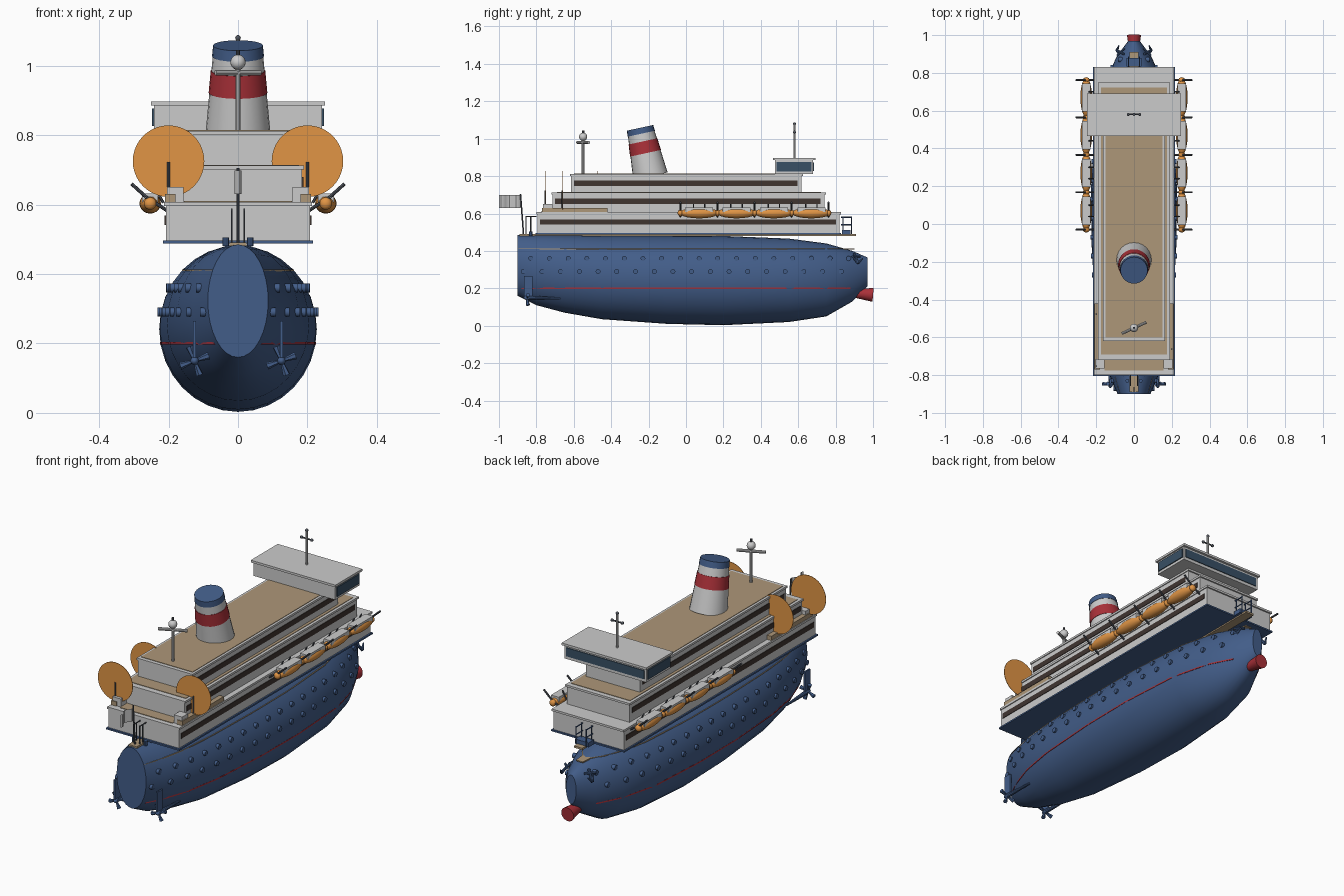
import bpy, bmesh, math
from mathutils import Vector

if "Cube" in bpy.data.objects:
    bpy.data.objects.remove(bpy.data.objects["Cube"])

def mat(name, c):
    m = bpy.data.materials.new(name)
    m.diffuse_color = (*c, 1)
    m.use_nodes = True
    m.node_tree.nodes["Principled BSDF"].inputs["Base Color"].default_value = m.diffuse_color
    return m

BLUE = mat("navy", (0.055, 0.11, 0.25))
RED = mat("red", (0.40, 0.03, 0.04))
WOOD = mat("wood", (0.42, 0.31, 0.19))
ORANGE = mat("orange", (0.75, 0.30, 0.06))
DARK = mat("window_brown", (0.05, 0.035, 0.03))
GLASS = mat("glass", (0.04, 0.08, 0.13))
STEEL = mat("dark_steel", (0.08, 0.09, 0.11))

def finish(name, bm, m=None, smooth=False):
    bmesh.ops.recalc_face_normals(bm, faces=bm.faces)
    me = bpy.data.meshes.new(name)
    bm.to_mesh(me)
    bm.free()
    o = bpy.data.objects.new(name, me)
    bpy.context.collection.objects.link(o)
    if m:
        me.materials.append(m)
    if smooth:
        bpy.ops.object.select_all(action='DESELECT')
        o.select_set(True)
        bpy.context.view_layer.objects.active = o
        bpy.ops.object.shade_smooth_by_angle(angle=math.radians(35))
    return o

def box(name, x0, x1, y0, y1, z0, z1, m=None):
    bm = bmesh.new()
    bmesh.ops.create_cube(bm, size=1)
    for v in bm.verts:
        v.co = Vector(((x0+x1)/2 + v.co.x*(x1-x0), (y0+y1)/2 + v.co.y*(y1-y0), (z0+z1)/2 + v.co.z*(z1-z0)))
    return finish(name, bm, m)

def rod(name, a, b, r, m=None, r2=None, n=10):
    a, b = Vector(a), Vector(b)
    bm = bmesh.new()
    bmesh.ops.create_cone(bm, cap_ends=True, segments=n, radius1=r, radius2=r if r2 is None else r2, depth=(b-a).length)
    q = (b-a).to_track_quat('Z', 'Y')
    for v in bm.verts:
        v.co = q @ v.co + (a+b)/2
    return finish(name, bm, m, n > 8)

def ball(name, c, s, m=None):
    bm = bmesh.new()
    bmesh.ops.create_uvsphere(bm, u_segments=16, v_segments=10, radius=1)
    for v in bm.verts:
        v.co = Vector((c[i] + v.co[i]*s[i] for i in range(3)))
    return finish(name, bm, m, True)

# Hull stations: y, half width, keel z, top z
ST = [(-.9, .087, .16, .485), (-.8, .13, .11, .485), (-.65, .175, .07, .485), (-.45, .205, .035, .483),
      (-.1, .225, .01, .482), (.2, .227, .003, .48), (.55, .205, .02, .466), (.75, .155, .05, .44),
      (.89, .09, .13, .40), (.97, .03, .21, .365)]

def station(y):
    for a, b in zip(ST, ST[1:]):
        if y <= b[0]:
            t = (y-a[0])/(b[0]-a[0])
            return [a[i] + t*(b[i]-a[i]) for i in (1, 2, 3)]
    return ST[-1][1:]

def hull_x(y, z):
    w, lo, hi = station(y)
    k = (z-(lo+hi)/2) / ((hi-lo)/2)
    return w*math.sqrt(max(0, 1-k*k))

bm = bmesh.new()
N = 32
rings = [[bm.verts.new((w*math.cos(2*math.pi*i/N), y, (lo+hi)/2 + (hi-lo)/2*math.sin(2*math.pi*i/N)))
          for i in range(N)] for y, w, lo, hi in ST]
for a, b in zip(rings, rings[1:]):
    for i in range(N):
        bm.faces.new((a[i], a[(i+1) % N], b[(i+1) % N], b[i]))
bm.faces.new(rings[0])
bm.faces.new(rings[-1])
finish("hull", bm, BLUE, True)

# Thin slabs following the hull outline
def slab(name, z, t, m, y0, y1, grow):
    ys = [y0 + (y1-y0)*i/30 for i in range(31)]
    pts = [(max(hull_x(y, z), .02)+grow, y) for y in ys]
    pts += [(-x, y) for x, y in reversed(pts)]
    bm = bmesh.new()
    f = bm.faces.new([bm.verts.new((x, y, z-t/2)) for x, y in pts])
    r = bmesh.ops.extrude_face_region(bm, geom=[f])
    bmesh.ops.translate(bm, vec=(0, 0, t), verts=[g for g in r["geom"] if isinstance(g, bmesh.types.BMVert)])
    finish(name, bm, m)
slab("waterline", .2, .007, RED, -.88, .88, .001)
slab("sheer_deck", .41, .006, WOOD, -.895, .9, .0)
slab("main_deck", .486, .01, WOOD, -.89, .91, .005)

# Bulbous bow
rod("bow_bulb", (0, .88, .175), (0, 1, .165), .02, RED, .037, 20)

# Portholes
for s in (-1, 1):
    for z, y0, n in ((.36, -.83, 18), (.29, -.87, 18)):
        for i in range(n):
            y = y0 + .1*i
            x = hull_x(y, z)
            rod("porthole", (s*(x-.012), y, z), (s*(x+.01), y, z), .013, BLUE, n=12)

# Superstructure tiers: half width, y range, z range, window band
box("deck_edge", -.216, .216, -.805, .83, .488, .496, BLUE)
for i, (w, y0, y1, z0, z1) in enumerate(((.208, -.795, .822, .49, .6), (.185, -.715, .74, .6, .705), (.16, -.615, .617, .705, .805))):
    box("tier_%d" % (i+1), -w, w, y0, y1, z0, z1)
    box("tier_roof_%d" % (i+1), -w-.005, w+.005, y0-.005, y1+.008, z1-.004, z1+.007)
    for s in (-1, 1):
        zc = (.555, .665, .762)[i]
        a, b = sorted((s*(w-.01), s*(w+.003)))
        box("window_band", a, b, y0+.015, y1-.02, zc-.014, zc+.014, DARK)
box("stern_deck", -.155, .155, -.775, -.7, .602, .61, WOOD)
box("upper_deck", -.175, .175, -.69, .722, .705, .7145, WOOD)
box("top_deck", -.152, .152, -.6, .605, .805, .8145, WOOD)

# Bridge
box("bridge", -.242, .242, .475, .68, .812, .887)
box("bridge_roof", -.25, .25, .465, .692, .885, .897)
box("bridge_front_window", -.23, .23, .67, .684, .828, .874, GLASS)
for s in (-1, 1):
    a, b = sorted((s*.235, s*.247))
    box("bridge_side_window", a, b, .485, .672, .826, .876, GLASS)

# Funnel, leaning aft
base, axis = Vector((0, -.19, .8)), Vector((0, -.055, .255)).normalized()
def funnel(name, t0, t1, m, g):
    r = lambda t: .094 - .024*t/.262 + g
    rod(name, base+axis*t0, base+axis*t1, r(t0), m, r(t1), 24)
funnel("funnel", 0, .255, None, 0)
funnel("funnel_band", .125, .19, RED, .002)
funnel("funnel_cap", .232, .264, BLUE, .002)

# Masts
rod("radar_mast", (0, -.55, .81), (0, -.55, 1.0), .008)
ball("radar_dome", (0, -.55, 1.01), (.022, .022, .022))
rod("mast_cap", (0, -.55, 1.03), (0, -.55, 1.045), .006, STEEL)
rod("radar_bar", (-.065, -.58, .98), (.065, -.52, .98), .008)
rod("bridge_mast", (0, .58, .89), (0, .58, 1.08), .006)
rod("mast_yard", (-.03, .58, 1.035), (.03, .58, 1.035), .004, STEEL)
for p in ((0, 1.08), (-.03, 1.035), (.03, 1.035)):
    ball("mast_light", (p[0], .58, p[1]), (.008, .008, .008), STEEL)

# Stern terrace with parasols
for s in (-1, 1):
    a, b = sorted((s*.157, s*.205))
    box("terrace_box", a, b, -.765, -.715, .605, .65)
    a, b = sorted((s*.18, s*.21))
    box("terrace_ledge", a, b, -.77, -.42, .605, .63, WOOD)
for x, y in ((-.2, -.75), (.2, -.66), (-.2, -.475)):
    rod("parasol_pole", (x, y-.002, .605), (x, y-.002, .722), .004, STEEL)
    rod("parasol", (x, y, .725), (x, y+.002, .725), .103, ORANGE, n=40)

# Lifeboats and davits
for s in (-1, 1):
    for i in range(4):
        y = .07 + .2*i
        ball("lifeboat", (s*.253, y, .603), (.031, .105, .029), ORANGE)
        box("lifeboat_cover", s*.253-.023, s*.253+.023, y-.075, y+.075, .608, .632)
        for d in (-.03, .03):
            rod("lifeboat_fall", (s*.215, y+d, .605), (s*.24, y+d, .65), .004, STEEL, n=6)
    for i in range(5):
        y = -.03 + .198*i
        rod("davit", (s*.2, y, .58), (s*.265, y, .622), .005, STEEL, n=8)
        rod("davit_arm", (s*.265, y, .622), (s*.307, y, .66), .005, STEEL, n=8)
        ball("davit_block", (s*.253, y, .603), (.018, .015, .018), ORANGE)

# Rudders, shafts and propellers
for s in (-1, 1):
    x = s*.125
    box("rudder", x-.004, x+.004, -.865, -.82, .16, .265, BLUE)
    rod("propeller_shaft", (x, -.84, .15), (x, -.67, .145), .012, BLUE, .005)
    ball("propeller_hub", (x, -.85, .15), (.012, .018, .012), BLUE)
    for k in range(4):
        a = math.radians(20 + 90*k)
        d = Vector((math.cos(a), 0, math.sin(a)))
        rod("propeller_blade", Vector((x, -.85, .15)), Vector((x, -.845, .15))+d*.043, .004, BLUE, .011, 6)

# Anchors and bow fittings
for s in (-1, 1):
    rod("anchor_shank", (s*.055, .9, .385), (s*.09, .92, .335), .007, BLUE)
    rod("anchor_stock", (s*.05, .93, .37), (s*.09, .89, .37), .006, BLUE)
    for d in (-.025, .025):
        rod("anchor_fluke", (s*.09, .92, .335), (s*.08, .92+d, .36), .008, BLUE, .003)
    for y in (.84, .885):
        rod("bow_rail_post", (s*.03, y, .49), (s*.03, y, .585), .003, BLUE)
    for z in (.54, .58):
        rod("bow_rail", (s*.03, .83, z), (s*.03, .887, z), .003, BLUE)
    for y in (-.83, -.855):
        rod("stern_rail_post", (s*.018, y, .485), (s*.018, y, .588), .003, STEEL)
    rod("stern_rail", (s*.018, -.8, .585), (s*.018, -.858, .585), .003, STEEL)
    rod("bollard", (s*.035, -.83, .48), (s*.035, -.83, .505), .01, BLUE)
box("windlass", -.04, .04, .835, .88, .488, .512, BLUE)

# Flag
rod("flag_pole", (0, -.868, .48), (0, -.885, .705), .004, STEEL)
bm = bmesh.new()
cols = [[bm.verts.new((.011*math.sin(i*.9), -.885-.115*i/10, z)) for z in (.63, .698)] for i in range(11)]
for a, b in zip(cols, cols[1:]):
    bm.faces.new((a[0], b[0], b[1], a[1]))
finish("flag", bm, None, True)
